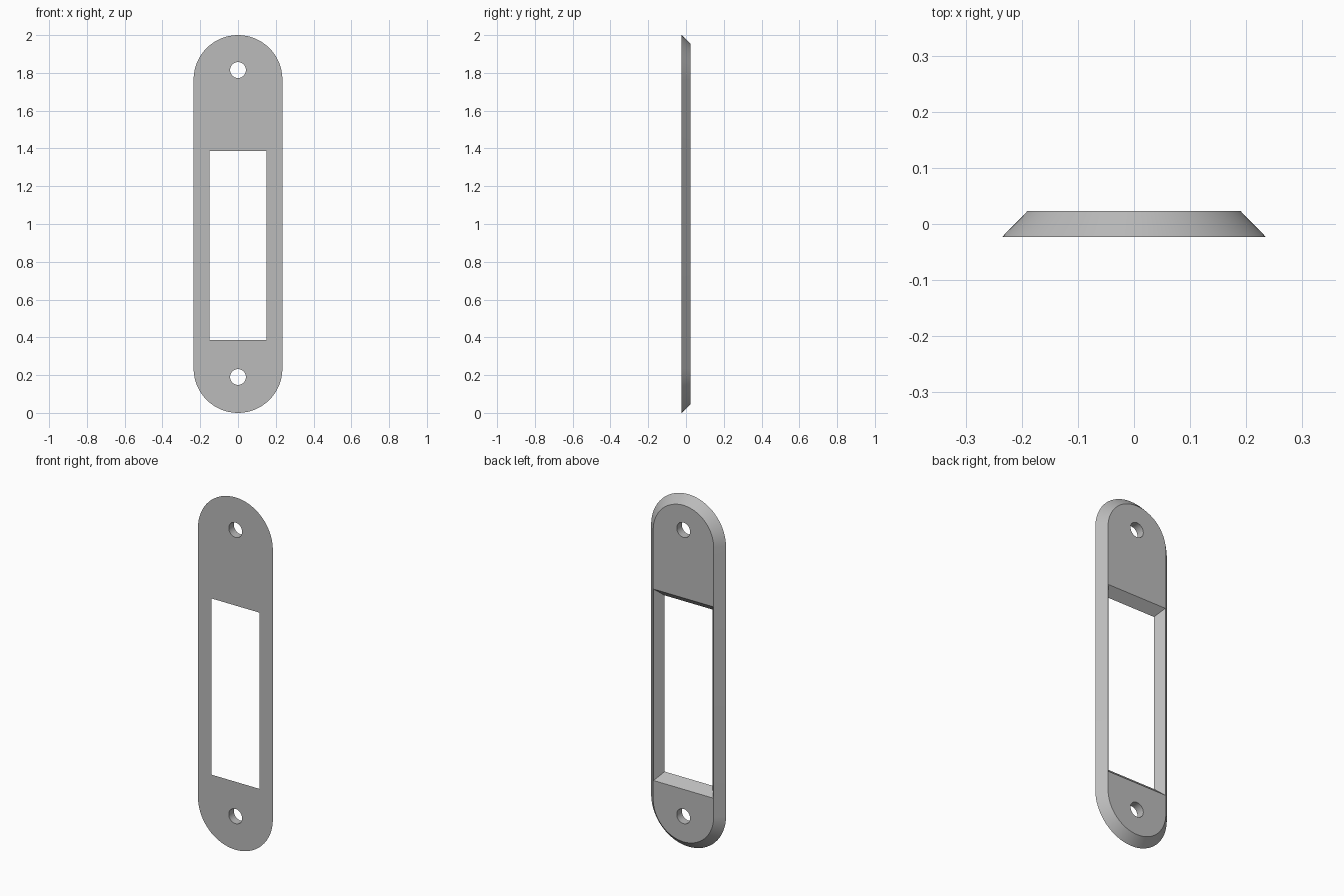
import bpy, bmesh
from math import sin, cos, pi

if "Cube" in bpy.data.objects:
    bpy.data.objects.remove(bpy.data.objects["Cube"], do_unlink=True)

FRONT, BACK = -0.023, 0.023
HALF_W = 0.235          # half width of the front face
BEVEL = 0.045           # slope of the outer rim
END_Z = 1 - HALF_W      # offset of the rounded end centres from mid height


def stadium(r, n=32):
    """Rounded-end outline about mid height."""
    top = [(r * cos(pi * i / n), 1 + END_Z + r * sin(pi * i / n)) for i in range(n + 1)]
    return top + [(-x, 2 - z) for x, z in top]


def rectangle(hw, hh, cz):
    return [(hw, cz - hh), (hw, cz + hh), (-hw, cz + hh), (-hw, cz - hh)]


def circle(r, cz, n=32):
    return [(r * cos(2 * pi * i / n), cz + r * sin(2 * pi * i / n)) for i in range(n)]


def add_loop(bm, outline, y):
    verts = [bm.verts.new((x, y, z)) for x, z in outline]
    edges = [bm.edges.new((v, verts[i - 1])) for i, v in enumerate(verts)]
    return verts, edges


# Each wall: front outline and back outline
walls = [
    (stadium(HALF_W), stadium(HALF_W - BEVEL)),                             # rim
    (rectangle(0.15, 0.5, 0.886), rectangle(0.187, 0.543, 0.886)),          # flared opening
    (circle(0.042, 0.19), circle(0.042, 0.19)),                             # lower screw hole
    (circle(0.042, 1.815), circle(0.042, 1.815)),                           # upper screw hole
]

bm = bmesh.new()
front_edges, back_edges = [], []
for front, back in walls:
    fv, fe = add_loop(bm, front, FRONT)
    bv, be = add_loop(bm, back, BACK)
    front_edges += fe
    back_edges += be
    for i in range(len(fv)):
        bm.faces.new((fv[i - 1], fv[i], bv[i], bv[i - 1]))

# Flat front and back faces around the holes
for edges, ny in ((front_edges, -1), (back_edges, 1)):
    bmesh.ops.triangle_fill(bm, edges=edges, use_beauty=True, normal=(0, ny, 0))
bmesh.ops.recalc_face_normals(bm, faces=bm.faces)

mesh = bpy.data.meshes.new("strike_plate")
bm.to_mesh(mesh)
bm.free()
plate = bpy.data.objects.new("strike_plate", mesh)
bpy.context.collection.objects.link(plate)

# Plain grey metal
grey = bpy.data.materials.new("plain_grey")
grey.use_nodes = True
colour = (0.5, 0.5, 0.5, 1)
grey.diffuse_color = colour
grey.node_tree.nodes["Principled BSDF"].inputs["Base Color"].default_value = colour
mesh.materials.append(grey)

# Smooth curves, sharp corners
bpy.ops.object.select_all(action="DESELECT")
plate.select_set(True)
bpy.context.view_layer.objects.active = plate
bpy.ops.object.shade_smooth_by_angle(angle=pi / 6)
